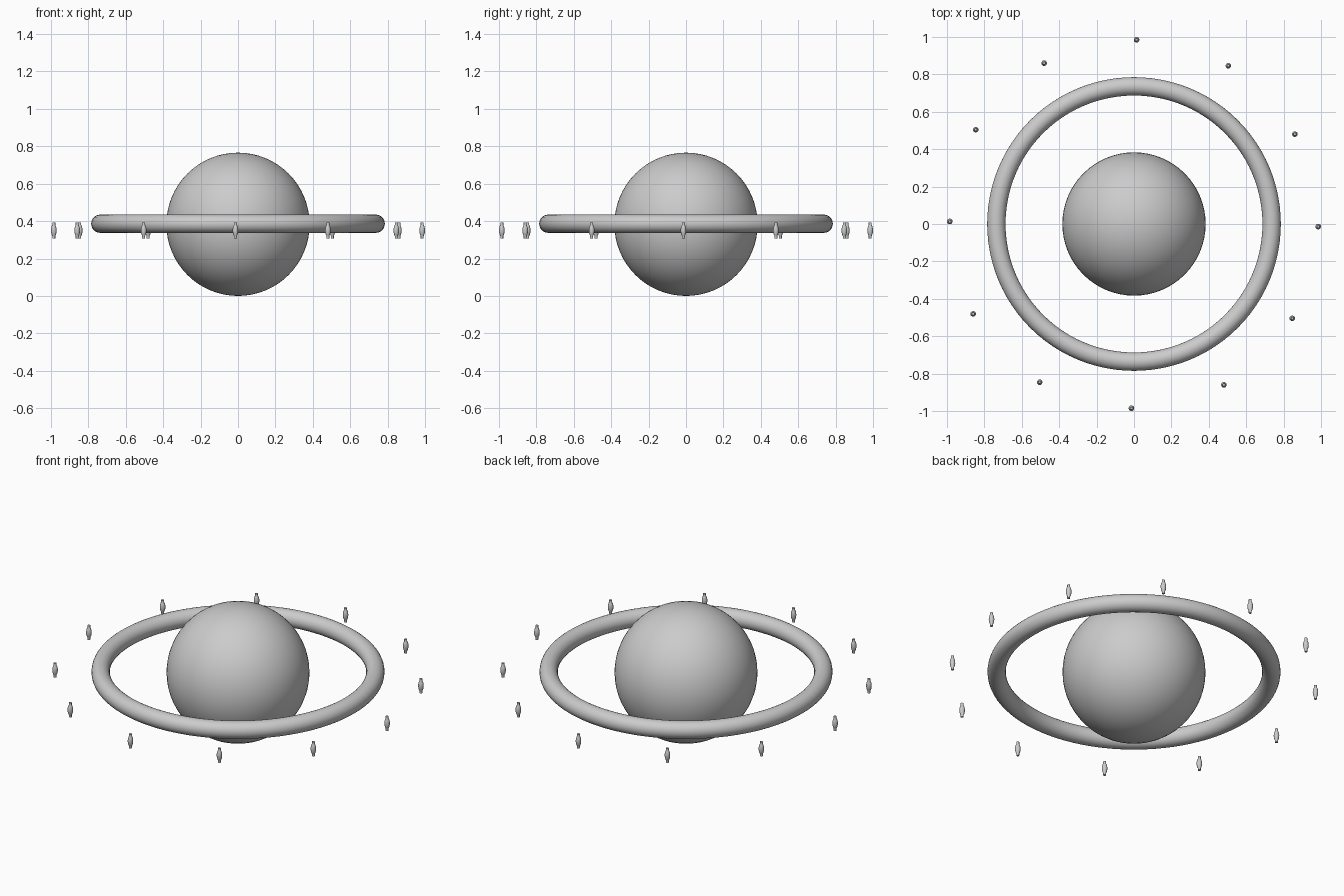
import bpy, bmesh, math
from mathutils import Matrix

cube = bpy.data.objects.get("Cube")
if cube:
    bpy.data.objects.remove(cube, do_unlink=True)

grey = bpy.data.materials.new("neutral_grey")
grey.use_nodes = True
colour = (0.6, 0.6, 0.6, 1)
grey.diffuse_color = colour
grey.node_tree.nodes["Principled BSDF"].inputs["Base Color"].default_value = colour

CENTRE_Z = 0.383


def finish(obj, name, angle=60):
    obj.name = name
    obj.data.materials.append(grey)
    bpy.ops.object.select_all(action='DESELECT')
    obj.select_set(True)
    bpy.context.view_layer.objects.active = obj
    bpy.ops.object.shade_smooth_by_angle(angle=math.radians(angle))


# Central globe
bpy.ops.mesh.primitive_uv_sphere_add(segments=64, ring_count=32, radius=CENTRE_Z,
                                     location=(0, 0, CENTRE_Z))
finish(bpy.context.object, "globe")

# Round ring encircling the globe
bpy.ops.mesh.primitive_torus_add(major_segments=96, minor_segments=24, major_radius=0.736,
                                 minor_radius=0.049, location=(0, 0, CENTRE_Z + 0.003))
finish(bpy.context.object, "ring")


# Turned spindle: bulging body with a narrow collar at each end
def spindle_mesh():
    bm = bmesh.new()
    half = [(0.015, 0), (0.0142, 0.011), (0.0118, 0.021), (0.008, 0.029),
            (0.008, 0.042), (0, 0.042)]
    profile = [(r, -z) for r, z in reversed(half[1:])] + half
    verts = [bm.verts.new((r, 0, z)) for r, z in profile]
    edges = [bm.edges.new(pair) for pair in zip(verts, verts[1:])]
    bmesh.ops.spin(bm, geom=verts + edges, cent=(0, 0, 0), axis=(0, 0, 1),
                   angle=math.tau, steps=16)
    bmesh.ops.remove_doubles(bm, verts=bm.verts, dist=0.0001)
    bmesh.ops.recalc_face_normals(bm, faces=bm.faces)
    mesh = bpy.data.meshes.new("spindle")
    bm.to_mesh(mesh)
    bm.free()
    return mesh


# Twelve spindles spaced evenly around the ring
for i in range(12):
    turn = Matrix.Rotation(math.radians(30 * i - 0.8), 4, 'Z')
    spindle = bpy.data.objects.new("spindle", spindle_mesh())
    bpy.context.collection.objects.link(spindle)
    spindle.matrix_world = turn @ Matrix.Translation((0.985, 0, 0.35))
    finish(spindle, f"spindle_{i + 1}", 30)
